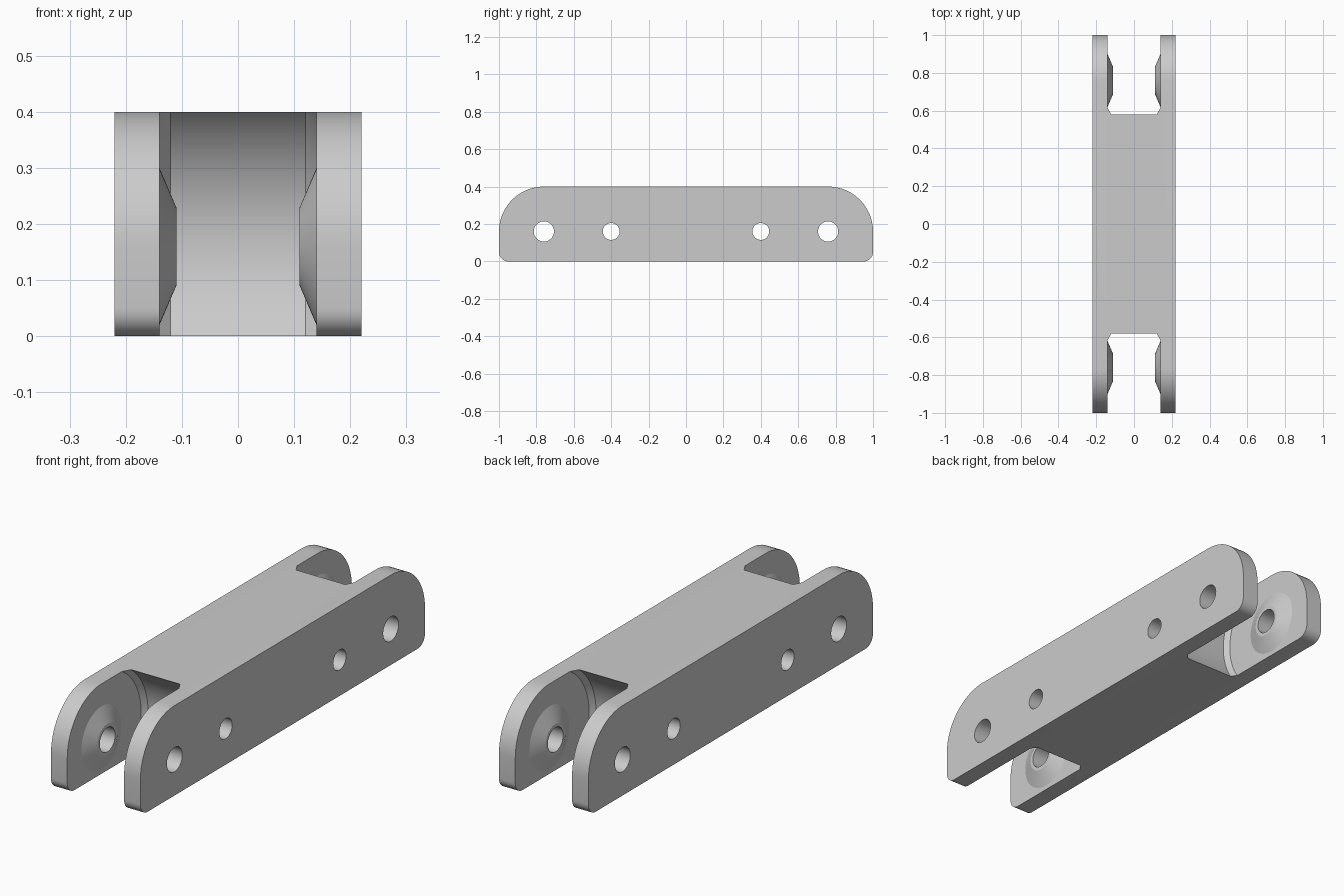
import bpy, bmesh, math

if "Cube" in bpy.data.objects:
    bpy.data.objects.remove(bpy.data.objects["Cube"], do_unlink=True)

PIN_Y, PIN_Z, HALF_WIDTH, END_RADIUS, FOOT_RADIUS = 0.76, 0.16, 0.22, 0.24, 0.05

grey = bpy.data.materials.new("plain grey")
grey.use_nodes = True
colour = (0.6, 0.6, 0.6, 1)
grey.diffuse_color = colour
grey.node_tree.nodes["Principled BSDF"].inputs["Base Color"].default_value = colour


def make_object(name, bm):
    bmesh.ops.recalc_face_normals(bm, faces=bm.faces)
    mesh = bpy.data.meshes.new(name)
    bm.to_mesh(mesh)
    bm.free()
    mesh.materials.append(grey)
    obj = bpy.data.objects.new(name, mesh)
    bpy.context.collection.objects.link(obj)
    return obj


def lathe(name, profile, y, segments=64):
    """Solid of revolution about an x-parallel axis; profile is (x, radius)."""
    bm = bmesh.new()
    rings = []
    for x, r in profile:
        angles = [2 * math.pi * i / segments for i in range(segments)]
        rings.append([bm.verts.new((x, y + r * math.cos(a), PIN_Z + r * math.sin(a)))
                      for a in angles])
    for a, b in zip(rings, rings[1:]):
        for i in range(segments):
            j = (i + 1) % segments
            bm.faces.new((a[i], a[j], b[j], b[i]))
    bm.faces.new(rings[0])
    bm.faces.new(rings[-1])
    return make_object(name, bm)


def combine(body, tool, operation):
    tool.hide_render = True
    mod = body.modifiers.new(tool.name, "BOOLEAN")
    mod.operation, mod.object, mod.solver = operation, tool, "EXACT"
    bpy.context.view_layer.objects.active = body
    bpy.ops.object.modifier_apply(modifier=mod.name)
    bpy.data.objects.remove(tool, do_unlink=True)


# Link body: side outline with rounded ends, extruded across its width
def arc(y, z, r, start, steps):
    return [(y + r * math.cos(a), z + r * math.sin(a))
            for a in (start + math.pi / 2 * i / steps for i in range(steps + 1))]


foot_y = 1 - FOOT_RADIUS
outline = (arc(foot_y, FOOT_RADIUS, FOOT_RADIUS, -math.pi / 2, 8)
           + arc(PIN_Y, PIN_Z, END_RADIUS, 0, 20)
           + arc(-PIN_Y, PIN_Z, END_RADIUS, math.pi / 2, 20)
           + arc(-foot_y, FOOT_RADIUS, FOOT_RADIUS, math.pi, 8))
bm = bmesh.new()
side = bm.faces.new([bm.verts.new((-HALF_WIDTH, y, z)) for y, z in outline])
extruded = bmesh.ops.extrude_face_region(bm, geom=[side])["geom"]
bmesh.ops.translate(bm, vec=(2 * HALF_WIDTH, 0, 0),
                    verts=[v for v in extruded if isinstance(v, bmesh.types.BMVert)])
body = make_object("link_body", bm)

for end in (-1, 1):
    y = end * PIN_Y
    # Round pocket with chamfered rims, leaving two ears
    combine(body, lathe("pocket_cutter", [(-0.14, 0.28), (-0.12, 0.30),
                                          (0.12, 0.30), (0.14, 0.28)], y, 96), "DIFFERENCE")
    # Conical bosses on the inner faces of the ears
    for s in (-1, 1):
        combine(body, lathe("boss", [(s * 0.17, 0.14), (s * 0.14, 0.14),
                                     (s * 0.11, 0.07)], y), "UNION")
    # Pin hole and smaller inner hole
    for hole_y, radius in ((y, 0.054), (end * 0.40, 0.045)):
        combine(body, lathe("hole_cutter", [(-0.3, radius), (0.3, radius)], hole_y, 48),
                "DIFFERENCE")

bpy.ops.object.select_all(action="DESELECT")
body.select_set(True)
bpy.context.view_layer.objects.active = body
bpy.ops.object.shade_smooth_by_angle(angle=math.radians(20))
